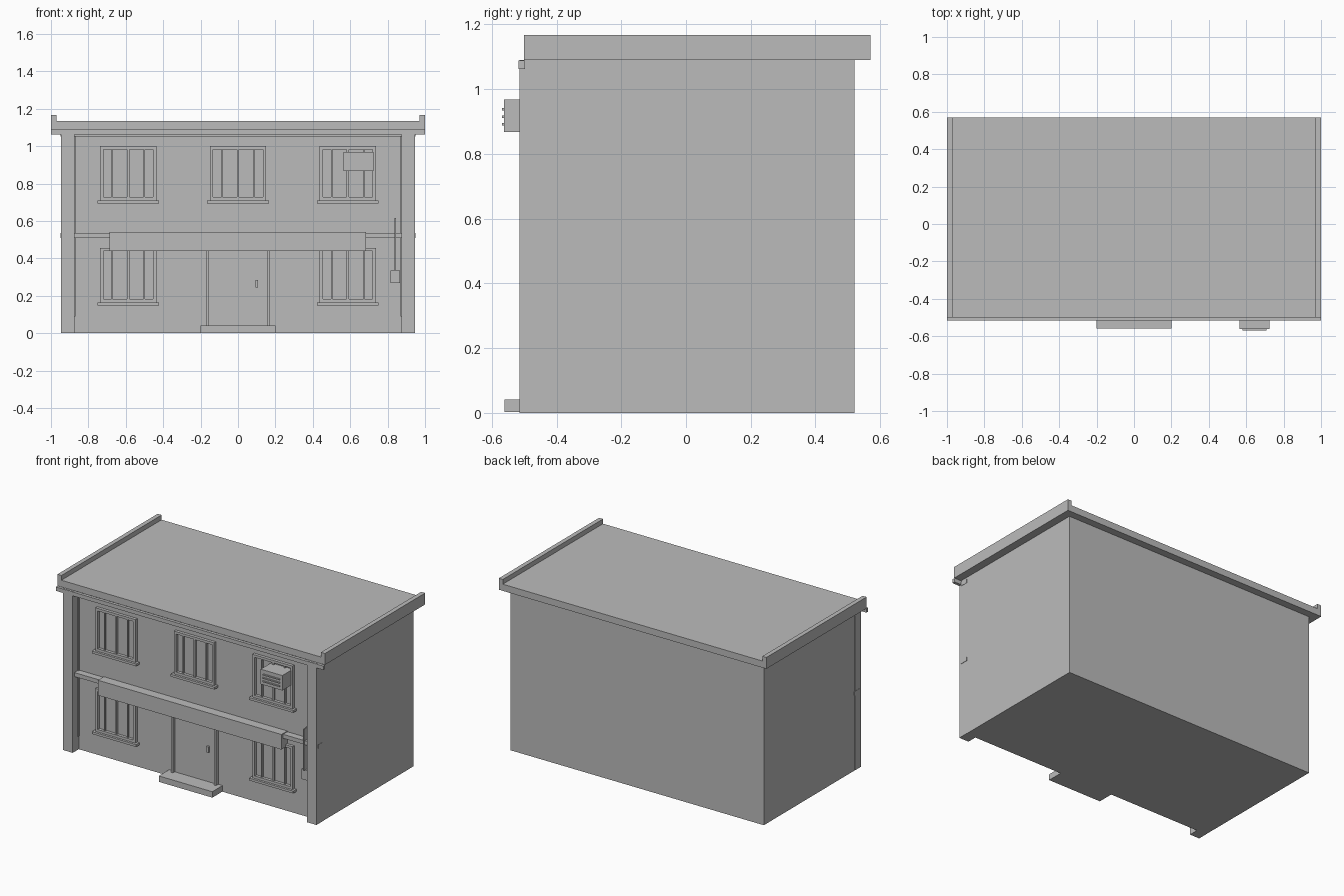
import bpy

cube = bpy.data.objects.get("Cube")
if cube:
    bpy.data.objects.remove(cube, do_unlink=True)

grey = bpy.data.materials.new("plain grey")
grey.use_nodes = True
colour = (0.5, 0.5, 0.5, 1)
grey.diffuse_color = colour
grey.node_tree.nodes["Principled BSDF"].inputs["Base Color"].default_value = colour

WALL = -0.45  # front wall plane


def box(name, x, y, z):
    """Box spanning the given (low, high) pairs."""
    spans = (x, y, z)
    bpy.ops.mesh.primitive_cube_add(size=1, location=[(a + b) / 2 for a, b in spans])
    ob = bpy.context.object
    ob.name = name
    ob.scale = [b - a for a, b in spans]
    bpy.ops.object.transform_apply(location=False, rotation=False, scale=True)
    ob.data.materials.append(grey)
    return ob


def relief(name, x, z, depth):
    """Box standing out of the front wall by depth."""
    return box(name, x, (WALL - depth, WALL + 0.005), z)


def around(centre, half):
    return (centre - half, centre + half)


def window(name, cx, z0):
    """Framed window with a sill, a mullion and two security bars."""
    top = z0 + 0.29
    rim = 0.017
    for side in (-1, 1):
        relief(name + "_jamb", around(cx + side * 0.1415, rim / 2), (z0, top), 0.02)
        relief(name + "_bar", around(cx + side * 0.086, 0.003), (z0 + rim, top - rim), 0.015)
    for z in (z0, top - rim):
        relief(name + "_rail", around(cx, 0.133), (z, z + rim), 0.02)
    relief(name + "_mullion", around(cx, 0.006), (z0 + rim, top - rim), 0.015)
    relief(name + "_sill", around(cx, 0.165), (z0 - 0.016, z0), 0.035)


# Main block and roof
box("main_walls", (-0.946, 0.946), (WALL, 0.52), (0, 1.09))
box("roof_slab", (-1, 1), (-0.5, 0.57), (1.09, 1.135))
for side in (-1, 1):
    box("roof_parapet", around(side * 0.985, 0.015), (-0.5, 0.57), (1.135, 1.167))
    # Corner pillars with a slim drainpipe in the inner corner
    box("corner_pillar", around(side * 0.911, 0.036), (-0.515, WALL), (0, 1.09))
    relief("drainpipe", around(side * 0.873, 0.003), (0.09, 1.05), 0.012)

# Horizontal mouldings
box("gutter", (-1, 1), (-0.517, -0.497), (1.062, 1.088))
relief("cornice_band", (-0.949, 0.949), (1.052, 1.08), 0.046)
relief("floor_band", (-0.949, 0.949), (0.508, 0.535), 0.046)
relief("blank_sign_board", (-0.688, 0.684), (0.438, 0.54), 0.063)

# Windows
for x in (-0.587, 0, 0.587):
    window("upper_window", x, 0.71)
for x in (-0.587, 0.587):
    window("lower_window", x, 0.165)

# Entrance
box("door_step", (-0.2, 0.2), (-0.56, WALL), (0.002, 0.042))
relief("door_panel", (-0.155, 0.155), (0.042, 0.44), 0.005)
for side in (-1, 1):
    relief("door_jamb", around(side * 0.161, 0.007), (0.042, 0.44), 0.025)
relief("door_handle", around(0.1, 0.007), (0.245, 0.285), 0.02)

# Air conditioner with slats
relief("air_conditioner", (0.563, 0.725), (0.867, 0.968), 0.112)
for z in (0.892, 0.915, 0.938):
    box("air_conditioner_slat", (0.58, 0.708), (-0.569, -0.561), around(z, 0.004))

# Meter box and its conduit
relief("meter_box", (0.816, 0.865), (0.267, 0.335), 0.04)
relief("meter_conduit", around(0.842, 0.004), (0.335, 0.615), 0.055)
